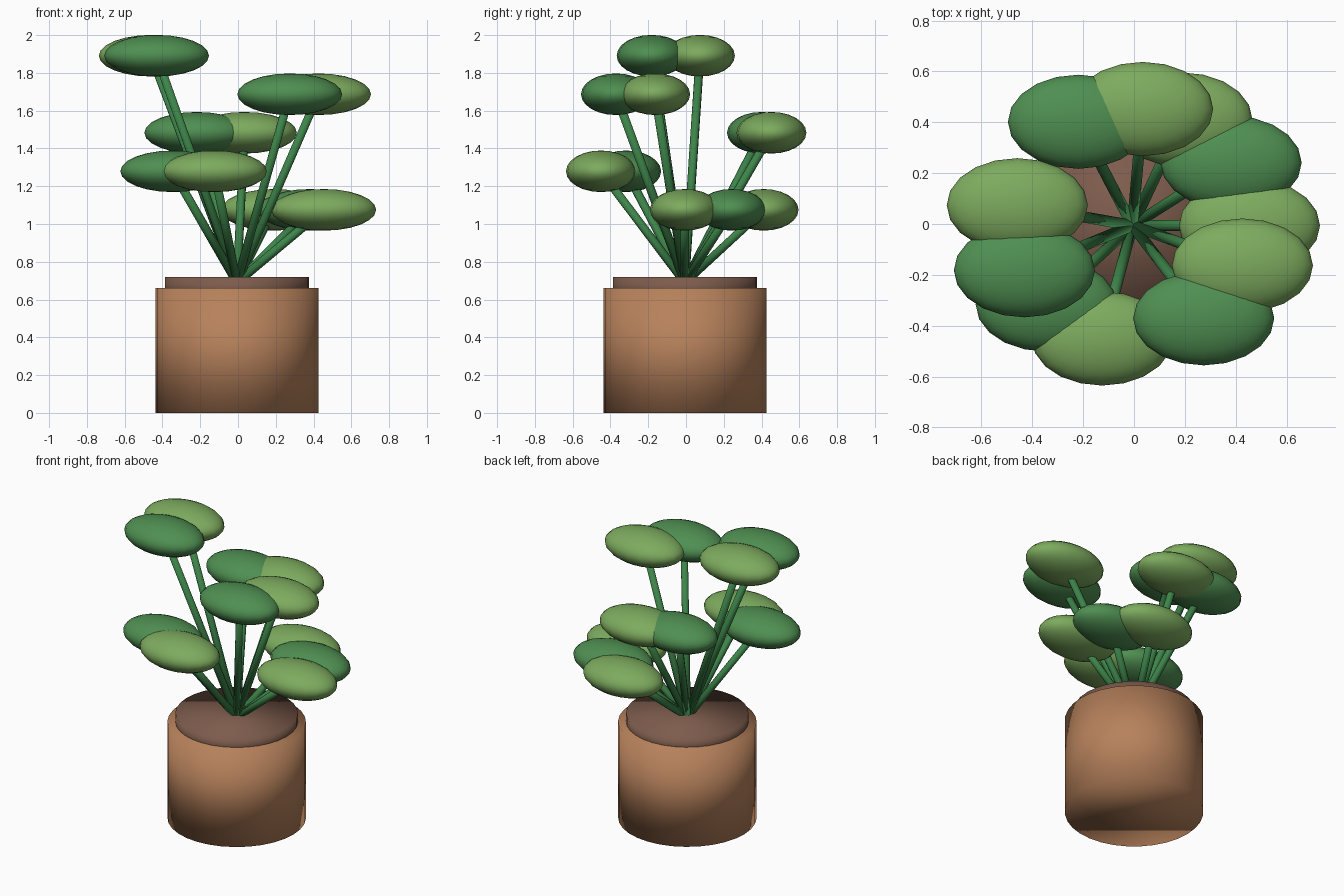
import bpy
import math
from mathutils import Vector

if "Cube" in bpy.data.objects:
    bpy.data.objects.remove(bpy.data.objects["Cube"], do_unlink=True)


def material(name, srgb):
    color = [((c + 0.055) / 1.055) ** 2.4 for c in srgb] + [1.0]
    mat = bpy.data.materials.new(name)
    mat.use_nodes = True
    mat.diffuse_color = color
    mat.node_tree.nodes["Principled BSDF"].inputs["Base Color"].default_value = color
    return mat


clay = material("terracotta", (0.72, 0.51, 0.36))
earth = material("soil brown", (0.49, 0.36, 0.30))
stem_green = material("stem green", (0.24, 0.52, 0.29))
light_green = material("light leaf green", (0.49, 0.67, 0.37))
dark_green = material("dark leaf green", (0.31, 0.56, 0.32))


def finish(name, mat):
    obj = bpy.context.object
    obj.name = name
    obj.data.materials.append(mat)
    bpy.ops.object.shade_smooth()
    return obj


def cylinder(name, start, end, radius, sides, mat):
    """Capped cylinder running between two points."""
    axis = end - start
    bpy.ops.mesh.primitive_cylinder_add(
        vertices=sides, radius=radius, depth=axis.length, location=(start + end) / 2,
        rotation=axis.to_track_quat("Z", "Y").to_euler())
    return finish(name, mat)


hub = Vector((-0.006, -0.006, 0))


def up(z):
    return hub + Vector((0, 0, z))


# Pot and soil
cylinder("pot", up(0), up(0.66), 0.431, 32, clay)
cylinder("soil", up(0.60), up(0.72), 0.381, 32, earth)

# Leaves spiral around the hub, cycling through five heights
leaf_count = 11
for i in range(leaf_count):
    angle = -i * math.radians(137.5)
    center = up(1.075 + 0.204 * (i % 5))
    center += 0.46 * Vector((math.cos(angle), math.sin(angle), 0))
    cylinder(f"stem_{i + 1}", up(0.69), center, 0.023, 10, stem_green)
    bpy.ops.mesh.primitive_uv_sphere_add(
        segments=20, ring_count=12, radius=0.185, location=center)
    leaf = finish(f"leaf_{i + 1}", dark_green if i % 2 else light_green)
    leaf.scale = (1.5, 1, 0.595)
